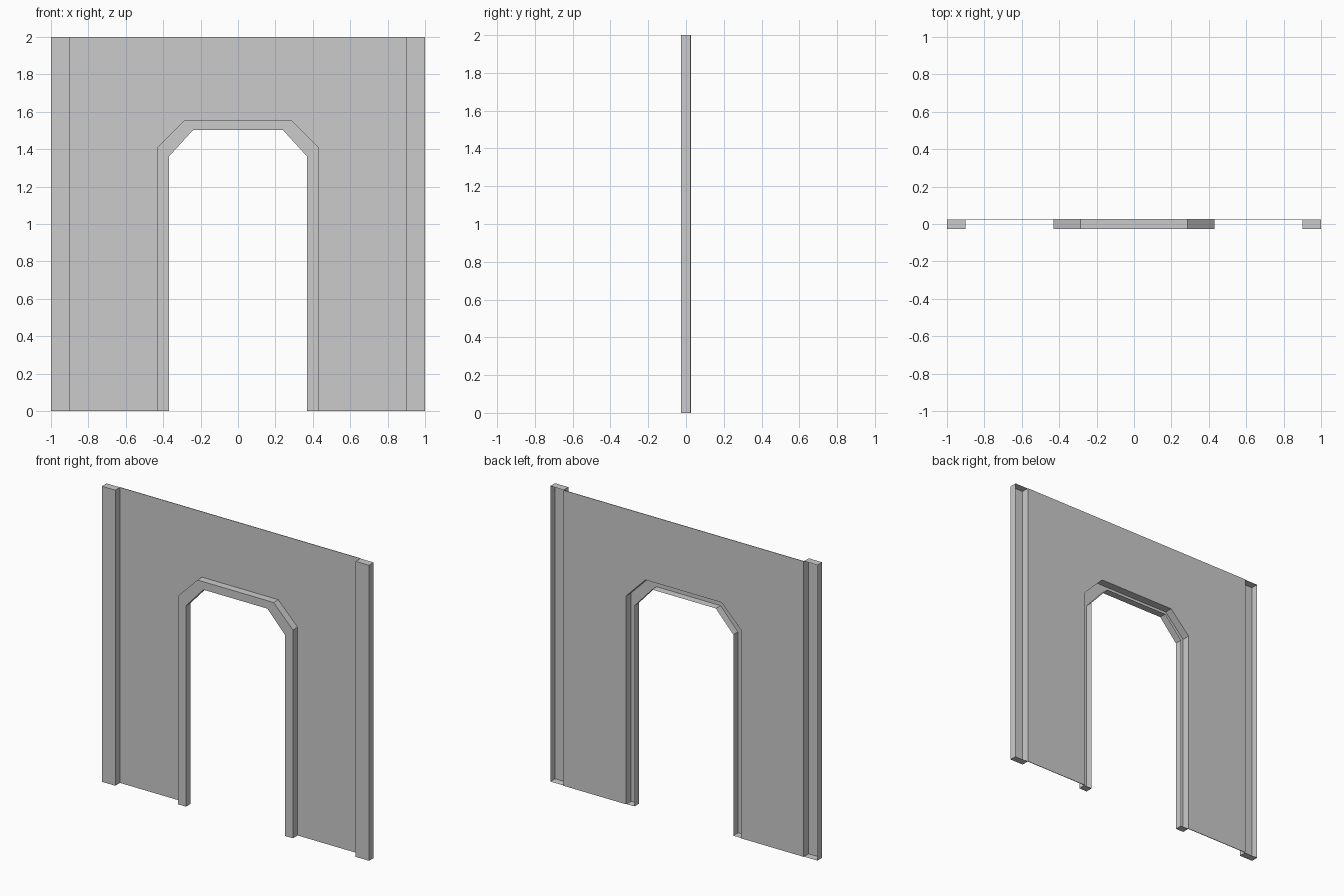
import bpy, bmesh

if "Cube" in bpy.data.objects:
    bpy.data.objects.remove(bpy.data.objects["Cube"])

FRONT, BACK, PANEL_BACK = -0.027, 0.023, 0.027


def make_object(name, build):
    bm = bmesh.new()
    build(bm)
    bmesh.ops.remove_doubles(bm, verts=bm.verts, dist=1e-5)
    bmesh.ops.recalc_face_normals(bm, faces=bm.faces)
    mesh = bpy.data.meshes.new(name)
    bm.to_mesh(mesh)
    bm.free()
    obj = bpy.data.objects.new(name, mesh)
    bpy.context.collection.objects.link(obj)
    return obj


def mirrored(half):
    """Complete a left-hand outline (x, z) with its right-hand mirror."""
    return half + [(-x, z) for x, z in reversed(half)]


def open_back_tray(bm, outline):
    """Front plate with rim walls, left open at the back."""
    front = [bm.verts.new((x, FRONT, z)) for x, z in outline]
    back = [bm.verts.new((x, BACK, z)) for x, z in outline]
    bm.faces.new(front)
    for i in range(len(outline)):
        j = (i + 1) % len(outline)
        bm.faces.new((front[i], front[j], back[j], back[i]))
    # plate normals point forward, so every wall winds outward
    return front


outer = mirrored([(-0.43, 0), (-0.43, 1.41), (-0.285, 1.557)])
inner = mirrored([(-0.37, 0), (-0.37, 1.36), (-0.24, 1.503)])


# Side pillars: hollow channels capped at top and bottom
for side, name in ((-1, "left_pillar"), (1, "right_pillar")):
    rect = [(side * 0.9, 0), (side, 0), (side, 2), (side * 0.9, 2)]
    make_object(name, lambda bm: open_back_tray(bm, rect))


# Door frame: one hollow band following the chamfered arch
def build_frame(bm):
    rows = [[bm.verts.new((x, y, z)) for x, z in line]
            for line, y in ((outer, BACK), (outer, FRONT), (inner, FRONT), (inner, BACK))]
    for a, b in zip(rows, rows[1:]):
        for i in range(len(outer) - 1):
            bm.faces.new((a[i], a[i + 1], b[i + 1], b[i]))
    # Caps under both legs
    for end in (0, -1):
        bm.faces.new([row[end] for row in rows])


make_object("door_frame", build_frame)


# Thin wall panel with the doorway cut out of its lower edge
def build_panel(bm):
    outline = [(-0.9, 0), (-0.9, 2), (0.9, 2), (0.9, 0)] + outer[::-1]
    face = bm.faces.new([bm.verts.new((x, BACK, z)) for x, z in outline])
    result = bmesh.ops.extrude_face_region(bm, geom=[face], use_keep_orig=True)
    verts = [v for v in result["geom"] if isinstance(v, bmesh.types.BMVert)]
    bmesh.ops.translate(bm, verts=verts, vec=(0, PANEL_BACK - BACK, 0))


make_object("wall_panel", build_panel)
